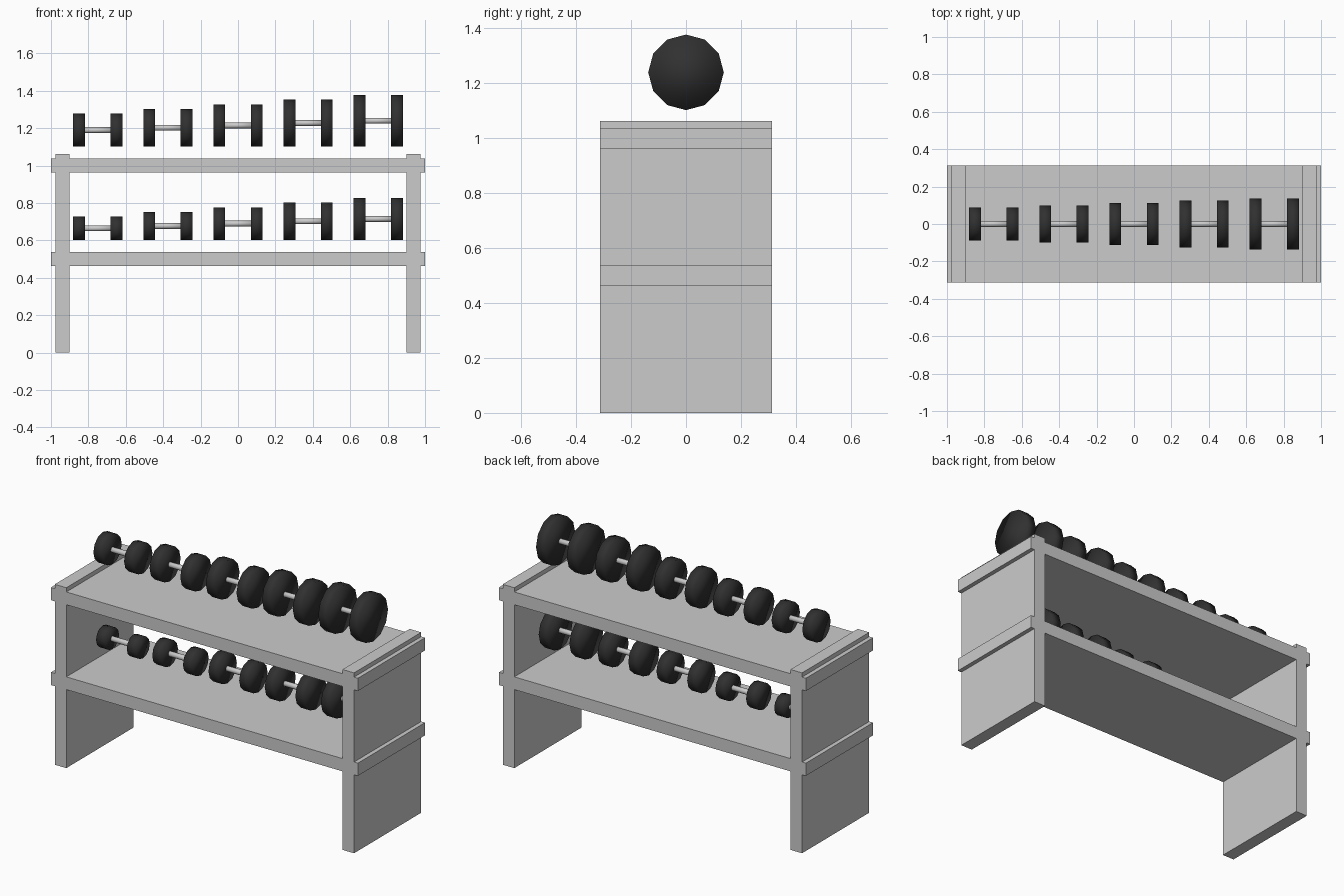
import bpy
from math import pi

if "Cube" in bpy.data.objects:
    bpy.data.objects.remove(bpy.data.objects["Cube"])


def material(name, rgb):
    m = bpy.data.materials.new(name)
    m.diffuse_color = (*rgb, 1)
    m.use_nodes = True
    m.node_tree.nodes["Principled BSDF"].inputs["Base Color"].default_value = m.diffuse_color
    return m


rubber = material("black_rubber", (0.03, 0.03, 0.03))
steel = material("bright_steel", (0.65, 0.65, 0.65))


def box(name, center, size):
    bpy.ops.mesh.primitive_cube_add(size=1, location=center)
    ob = bpy.context.object
    ob.name = name
    ob.scale = size
    bpy.ops.object.transform_apply(location=False, rotation=False, scale=True)
    return ob


def rod(name, center, radius, length, mat):
    # 12-sided, fully smooth-shaded cylinder lying along x
    bpy.ops.mesh.primitive_cylinder_add(vertices=12, radius=radius, depth=length,
                                        location=center, rotation=(0, pi / 2, 0))
    ob = bpy.context.object
    ob.name = name
    ob.data.materials.append(mat)
    bpy.ops.object.shade_smooth()
    return ob


# Rack: two end panels and two shelves running through them
for side, s in (("left", -1), ("right", 1)):
    box(f"{side}_end_panel", (s * 0.9375, 0, 0.53125), (0.075, 0.625, 1.0625))
for level, z in (("lower", 0.5), ("upper", 1.0)):
    box(f"{level}_shelf", (0, 0, z), (2, 0.625, 0.075))

# Dumbbells: five per shelf, growing from left to right
for level, base, r0 in (("lower", 0.602, 0.0625), ("upper", 1.102, 0.0875)):
    for i in range(5):
        x = -0.75 + 0.375 * i
        r = r0 + 0.0125 * i
        z = base + r
        name = f"{level}_dumbbell_{i + 1}"
        rod(f"{name}_handle", (x, 0, z), 0.0155, 0.2, steel)
        for side, s in (("left", -1), ("right", 1)):
            rod(f"{name}_{side}_weight", (x + s * 0.1, 0, z), r, 0.0625, rubber)
